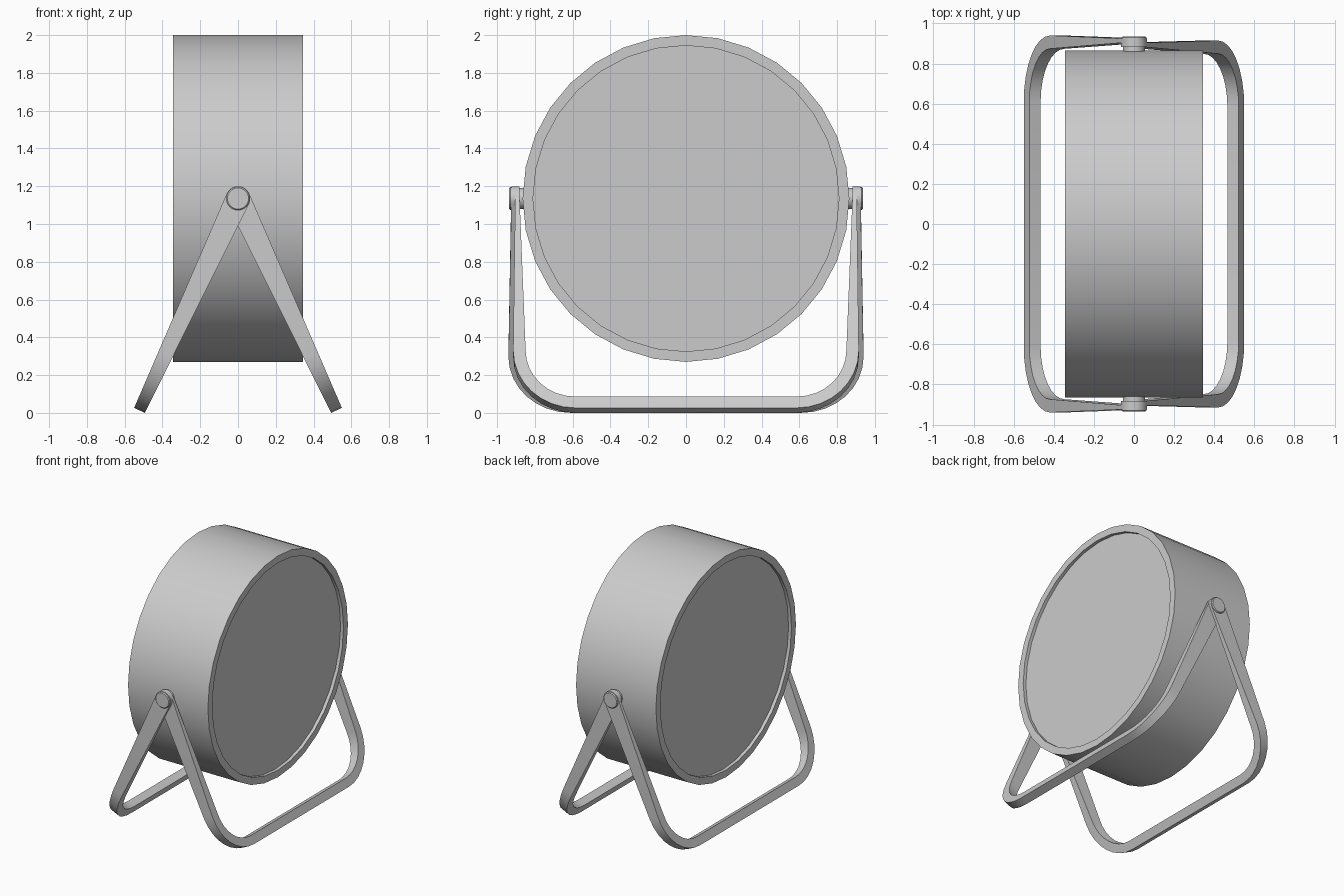
import bpy, bmesh
from math import sin, cos, pi, sqrt, atan2
from mathutils import Matrix

if "Cube" in bpy.data.objects:
    bpy.data.objects.remove(bpy.data.objects["Cube"])

PIVOT_Z = 1.135
LEG = 1.237          # pivot to foot, along the leg
TILT = atan2(0.52, 1.118)


def finish(name, bm, angle=35):
    bmesh.ops.recalc_face_normals(bm, faces=bm.faces)
    me = bpy.data.meshes.new(name)
    bm.to_mesh(me)
    bm.free()
    ob = bpy.data.objects.new(name, me)
    bpy.context.collection.objects.link(ob)
    bpy.ops.object.select_all(action='DESELECT')
    ob.select_set(True)
    bpy.context.view_layer.objects.active = ob
    bpy.ops.object.shade_smooth_by_angle(angle=angle * pi / 180)
    return ob


def lathe(name, profile, sides, place):
    """Revolve (radius, height) points about local z, cap both ends."""
    bm = bmesh.new()
    rings = [[bm.verts.new((r * cos(2 * pi * i / sides), r * sin(2 * pi * i / sides), h))
              for i in range(sides)] for r, h in profile]
    for a, b in zip(rings, rings[1:]):
        for i in range(sides):
            j = (i + 1) % sides
            bm.faces.new((a[i], a[j], b[j], b[i]))
    bm.faces.new(rings[0])
    bm.faces.new(rings[-1])
    bm.transform(place)
    return finish(name, bm)


def frame(name, side, y_top_out, y_top_in, y_bot):
    """U-shaped stand: rounded, thin ends at the pivots, thick bar at the foot."""
    bar, rad, r_end = 0.066, 0.33, 0.065
    d_arc = LEG - rad
    half = []                                   # (outer y, d), (inner y, d), half width
    for k in range(7):                          # rounded end around the pivot
        a = pi / 2 * k / 6
        d = -r_end * cos(a)
        half.append(((y_top_out, d), (y_top_in, d), max(r_end * sin(a), 0.004)))
    for k in range(9):                          # corner bend
        a = pi / 2 * k / 8
        pt = lambda r: (y_bot - rad + r * cos(a), d_arc + r * sin(a))
        d = pt(rad)[1]
        half.append((pt(rad), pt(rad - bar), r_end - 0.034 * d / LEG))
    path = half + [((-o[0], o[1]), (-i[0], i[1]), w) for o, i, w in reversed(half)]

    bm = bmesh.new()
    rings = [[bm.verts.new((u, y, -d)) for u, (y, d) in
              ((-w, o), (w, o), (w, i), (-w, i))] for o, i, w in path]
    for a, b in zip(rings, rings[1:]):
        for k in range(4):
            j = (k + 1) % 4
            bm.faces.new((a[k], a[j], b[j], b[k]))
    bm.faces.new(rings[0])
    bm.faces.new(rings[-1])
    bm.transform(Matrix.Translation((0, 0, PIVOT_Z)) @ Matrix.Rotation(-side * TILT, 4, 'Y'))
    return finish(name, bm, 30)


# Drum with shallow recessed discs at both ends
lathe("drum", [(0.81, -0.32), (0.81, -0.345), (0.865, -0.345),
               (0.865, 0.345), (0.81, 0.345), (0.81, 0.32)], 32,
      Matrix.Translation((0, 0, PIVOT_Z)) @ Matrix.Rotation(pi / 2, 4, 'Y'))

# Two crossing stand frames, one nested inside the other at the pivots
frame("left_stand_frame", -1, 0.925, 0.904, 0.94)
frame("right_stand_frame", 1, 0.904, 0.882, 0.915)

# Pivot pins on both sides
for s, label in ((-1, "front"), (1, "back")):
    lathe(label + "_pivot_pin", [(0.055, 0.85), (0.055, 0.915), (0.062, 0.915),
                                 (0.062, 0.93), (0.056, 0.936)], 24,
          Matrix.Translation((0, 0, PIVOT_Z)) @ Matrix.Rotation(-s * pi / 2, 4, 'X'))

# The tilt must send each foot outward on its own side
for ob in bpy.data.objects:
    ob.data.update()
